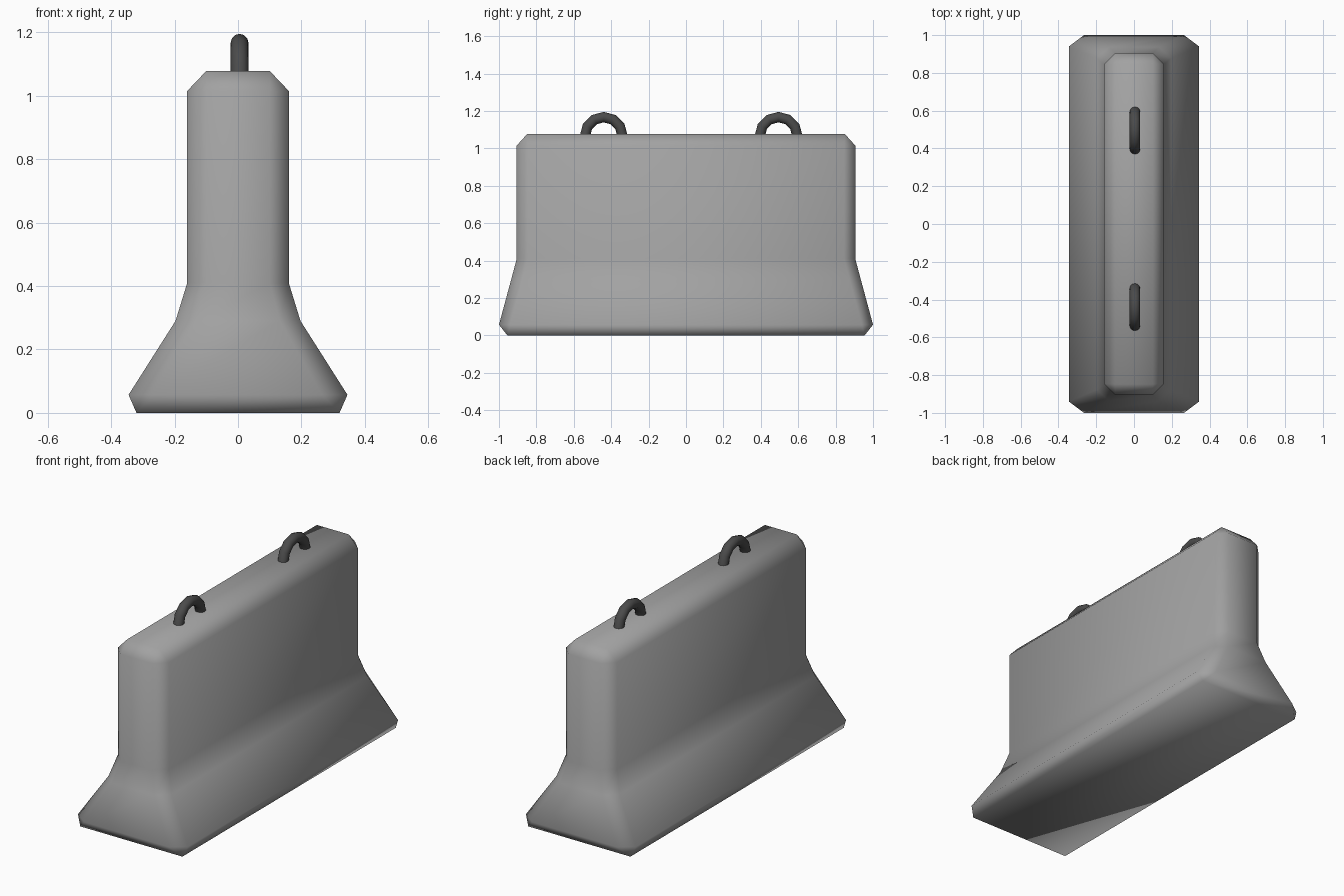
import bpy, bmesh, math

cube = bpy.data.objects.get("Cube")
if cube:
    bpy.data.objects.remove(cube)


def material(name, value):
    m = bpy.data.materials.new(name)
    m.use_nodes = True
    m.diffuse_color = (value, value, value, 1)
    bsdf = next(n for n in m.node_tree.nodes if n.type == "BSDF_PRINCIPLED")
    bsdf.inputs["Base Color"].default_value = m.diffuse_color
    return m


concrete = material("concrete grey", 0.36)
steel = material("dark steel", 0.07)


def ring(bm, hx, hy, z, cx, cy):
    """Rectangle with chamfered corners, counter-clockwise."""
    pts = []
    for sx, sy in ((1, 1), (-1, 1), (-1, -1), (1, -1)):
        pair = [(sx * hx, sy * (hy - cy)), (sx * (hx - cx), sy * hy)]
        pts += pair if sx * sy > 0 else pair[::-1]
    return [bm.verts.new((x, y, z)) for x, y in pts]


def cap(bm, hx, hy, z, edge, up):
    """Flat rectangular cap joined to a chamfered ring, a triangle at each corner."""
    quad = [bm.verts.new((sx * hx, sy * hy, z))
            for sx, sy in ((1, 1), (-1, 1), (-1, -1), (1, -1))]
    faces = [quad]
    for i in range(4):
        a, b, c = edge[2 * i], edge[2 * i + 1], edge[(2 * i + 2) % 8]
        faces.append([a, b, quad[i]])
        faces.append([b, c, quad[(i + 1) % 4], quad[i]])
    for f in faces:
        bm.faces.new(f if up else f[::-1])


# Barrier body: widest near the foot, two slopes, then a straight wall
bm = bmesh.new()
levels = [(0.345, 1.0, 0.057, 0.08, 0.06),
          (0.197, 0.937, 0.29, 0.065, 0.06),
          (0.16, 0.905, 0.41, 0.06, 0.06),
          (0.16, 0.905, 1.015, 0.06, 0.06)]
rings = [ring(bm, *level) for level in levels]
for low, high in zip(rings, rings[1:]):
    for i in range(8):
        j = (i + 1) % 8
        bm.faces.new((low[i], low[j], high[j], high[i]))
cap(bm, 0.32, 0.955, 0, rings[0], False)
cap(bm, 0.10, 0.848, 1.078, rings[-1], True)
for f in bm.faces:
    f.smooth = True
mesh = bpy.data.meshes.new("barrier_body")
bm.to_mesh(mesh)
bm.free()
mesh.materials.append(concrete)
bpy.context.collection.objects.link(bpy.data.objects.new("barrier_body", mesh))

# Lifting loops: upper halves of rings, with the ends sunk in the top
for name, y in (("front_lifting_loop", -0.44), ("back_lifting_loop", 0.495)):
    bpy.ops.mesh.primitive_torus_add(
        major_segments=12, minor_segments=12, major_radius=0.1, minor_radius=0.028,
        location=(0.005, y, 1.067), rotation=(0, math.pi / 2, 0))
    loop = bpy.context.object
    loop.name = name
    bm = bmesh.new()
    bm.from_mesh(loop.data)
    bmesh.ops.delete(bm, geom=[v for v in bm.verts if v.co.x > 0.001], context="VERTS")
    bm.to_mesh(loop.data)
    bm.free()
    loop.data.materials.append(steel)
    bpy.ops.object.shade_smooth()
